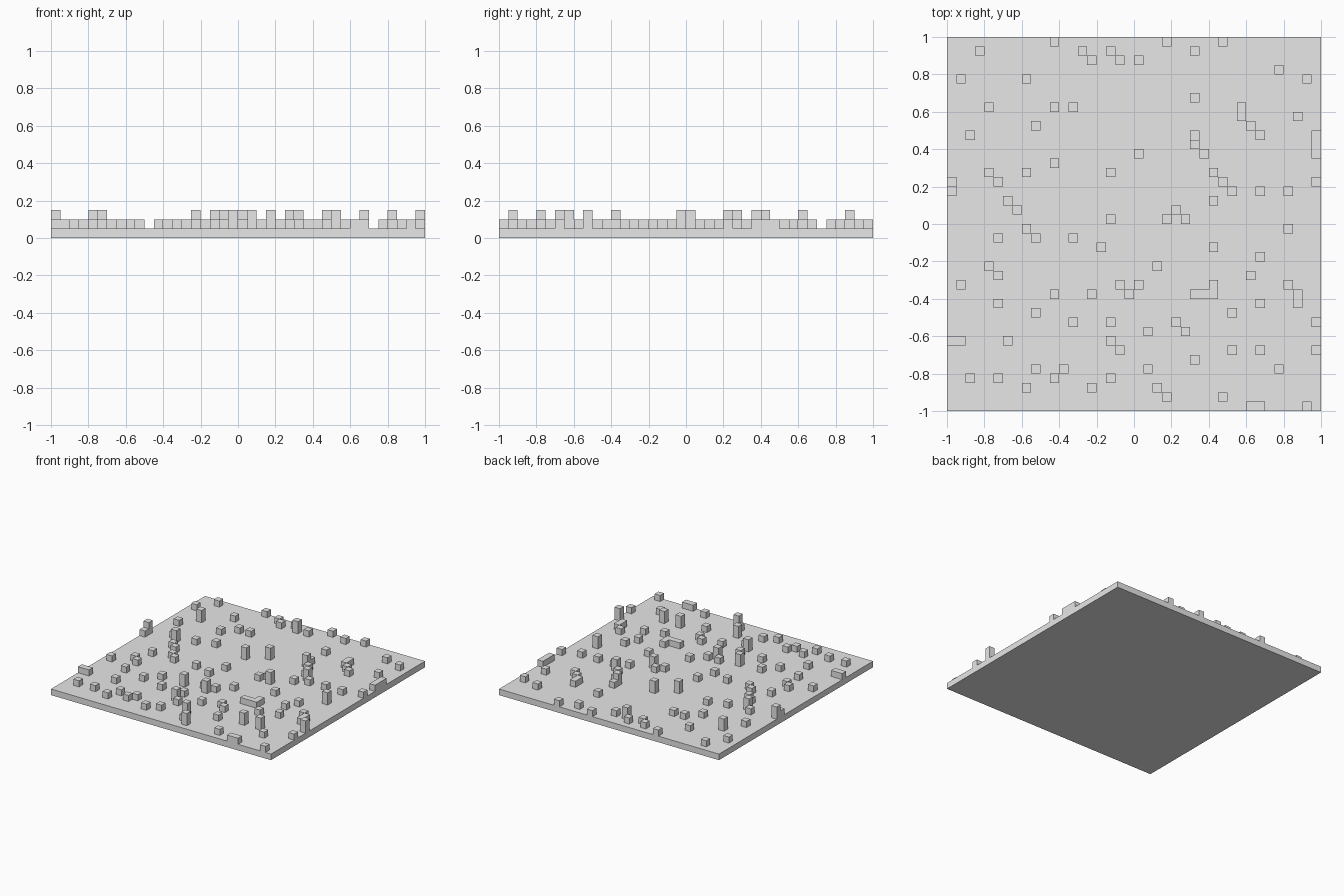
import bpy, bmesh
from mathutils import Matrix, Vector

default_cube = bpy.data.objects.get("Cube")
if default_cube:
    bpy.data.objects.remove(default_cube, do_unlink=True)

CELLS = 40             # the board is a square of cells
CELL = 2.0 / CELLS     # one cell is also one block height

# Columns holding a block, one list per board row, from the back edge to the front
ROWS = [
    [11, 23, 29], [3, 14, 17, 26], [15, 18, 20], [35],
    [1, 8, 38], [], [26], [4, 11, 13, 31],
    [31, 37], [9, 32], [2, 26, 33, 39], [26, 39],
    [20, 27, 39], [11], [4, 8, 17, 28], [0, 5, 29, 39],
    [0, 30, 33, 36], [6, 28], [7, 24], [17, 23, 25],
    [8, 36], [5, 9, 13], [16, 28], [33],
    [4, 22], [5, 32], [1, 18, 20, 28, 36], [11, 15, 19, 26, 27, 28, 37],
    [5, 33, 37], [9, 30], [13, 17, 24, 39], [21, 25],
    [0, 1, 6, 17], [18, 30, 33, 39], [26], [9, 12, 21, 35],
    [2, 5, 11, 17], [8, 15, 22], [23, 29], [32, 33, 38],
]

# Columns of the double-height blocks, by row
TALL = {2: [18], 7: [4], 11: [26], 12: [20], 14: [17], 15: [0, 5, 29],
        19: [25], 20: [36], 27: [15, 19], 30: [39], 32: [17],
        33: [30, 33], 35: [21], 38: [23]}

grey = bpy.data.materials.new("plain grey")
grey.use_nodes = True
grey.diffuse_color = (0.8, 0.8, 0.8, 1.0)
grey.node_tree.nodes["Principled BSDF"].inputs["Base Color"].default_value = grey.diffuse_color


def add_box(bm, centre, size):
    """Add a box of the given centre and size to a mesh."""
    matrix = Matrix.Translation(Vector(centre)) @ Matrix.Diagonal((*size, 1.0))
    bmesh.ops.create_cube(bm, size=1.0, matrix=matrix)


def make_object(name, boxes):
    """Build one flat-shaded grey object from a list of boxes."""
    bm = bmesh.new()
    for centre, size in boxes:
        add_box(bm, centre, size)
    mesh = bpy.data.meshes.new(name)
    bm.to_mesh(mesh)
    bm.free()
    mesh.materials.append(grey)
    obj = bpy.data.objects.new(name, mesh)
    bpy.context.collection.objects.link(obj)
    return obj


def block(row, column, height):
    """Centre and size of a block standing on the board."""
    x = (column + 0.5) * CELL - 1
    y = 1 - (row + 0.5) * CELL
    return (x, y, CELL + height / 2), (CELL, CELL, height)


# Board
make_object("base_board", [((0, 0, CELL / 2), (2, 2, CELL))])

# Single and double-height blocks
low_blocks, tall_blocks = [], []
for row, columns in enumerate(ROWS):
    for column in columns:
        if column in TALL.get(row, []):
            tall_blocks.append(block(row, column, 2 * CELL))
        else:
            low_blocks.append(block(row, column, CELL))
make_object("low_blocks", low_blocks)
make_object("tall_blocks", tall_blocks)
